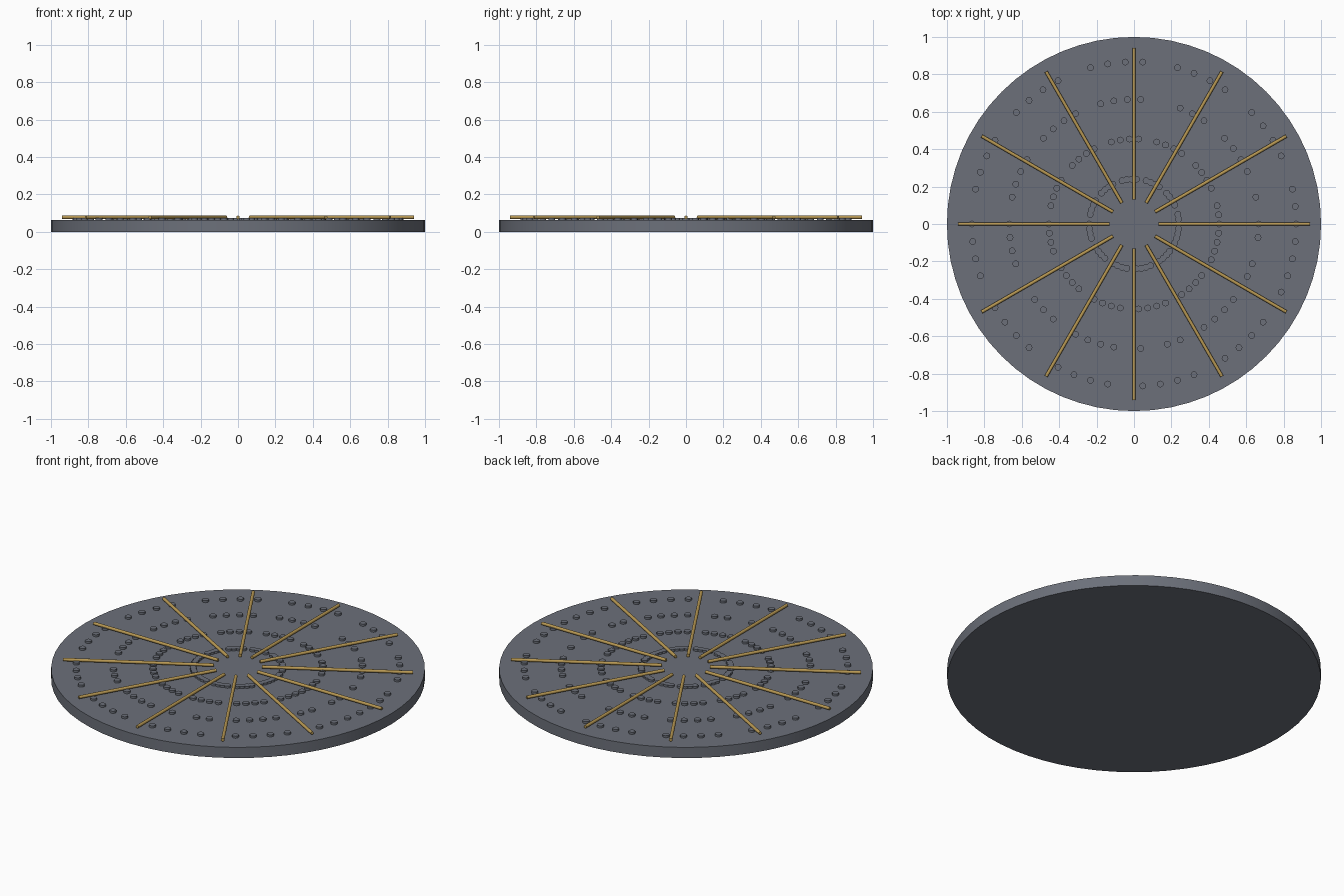
import bpy
import bmesh
from math import pi, cos, sin
from mathutils import Matrix

if "Cube" in bpy.data.objects:
    bpy.data.objects.remove(bpy.data.objects["Cube"])


def make_material(name, color):
    mat = bpy.data.materials.new(name)
    mat.use_nodes = True
    mat.diffuse_color = color
    mat.node_tree.nodes["Principled BSDF"].inputs["Base Color"].default_value = color
    return mat


steel = make_material("blue grey steel", (0.15, 0.163, 0.195, 1))
brass = make_material("aged brass", (0.47, 0.31, 0.085, 1))


def add_cylinder(bm, radius, depth, sides, matrix):
    bmesh.ops.create_cone(bm, cap_ends=True, segments=sides, radius1=radius,
                          radius2=radius, depth=depth, matrix=matrix)


def finish(bm, name, mat):
    # Round sides shade smooth, flat caps stay crisp
    for face in bm.faces:
        face.smooth = len(face.verts) == 4
    for edge in bm.edges:
        edge.smooth = all(face.smooth for face in edge.link_faces)
    mesh = bpy.data.meshes.new(name)
    bm.to_mesh(mesh)
    bm.free()
    mesh.materials.append(mat)
    obj = bpy.data.objects.new(name, mesh)
    bpy.context.collection.objects.link(obj)
    return obj


DISC_TOP = 0.063

# Flat round plate
bm = bmesh.new()
add_cylinder(bm, 1.0, DISC_TOP, 64, Matrix.Translation((0, 0, DISC_TOP / 2)))
finish(bm, "disc", steel)

# Four rings of small raised pins with regular gaps
STEPS = 58
PIN_TOP = 0.075
for ring, radius in enumerate((0.24, 0.455, 0.667, 0.867)):
    bm = bmesh.new()
    for k in range(STEPS):
        if k % 5 == 3 or (ring == 2 and k % 11 == 1):
            continue
        a = 2 * pi * k / STEPS
        spot = (radius * cos(a), radius * sin(a), (DISC_TOP + PIN_TOP) / 2 - 0.001)
        add_cylinder(bm, 0.018, PIN_TOP - DISC_TOP + 0.002, 12,
                     Matrix.Translation(spot))
    finish(bm, f"pin_ring_{ring + 1}", steel)

# Twelve thin radial rods lying above the plate
INNER, OUTER = 0.13, 0.94
for i in range(12):
    bm = bmesh.new()
    place = (Matrix.Rotation(i * pi / 6, 4, "Z")
             @ Matrix.Translation(((INNER + OUTER) / 2, 0, 0.078))
             @ Matrix.Rotation(pi / 2, 4, "Y"))
    add_cylinder(bm, 0.009, OUTER - INNER, 16, place)
    finish(bm, f"radial_rod_{i + 1}", brass)
